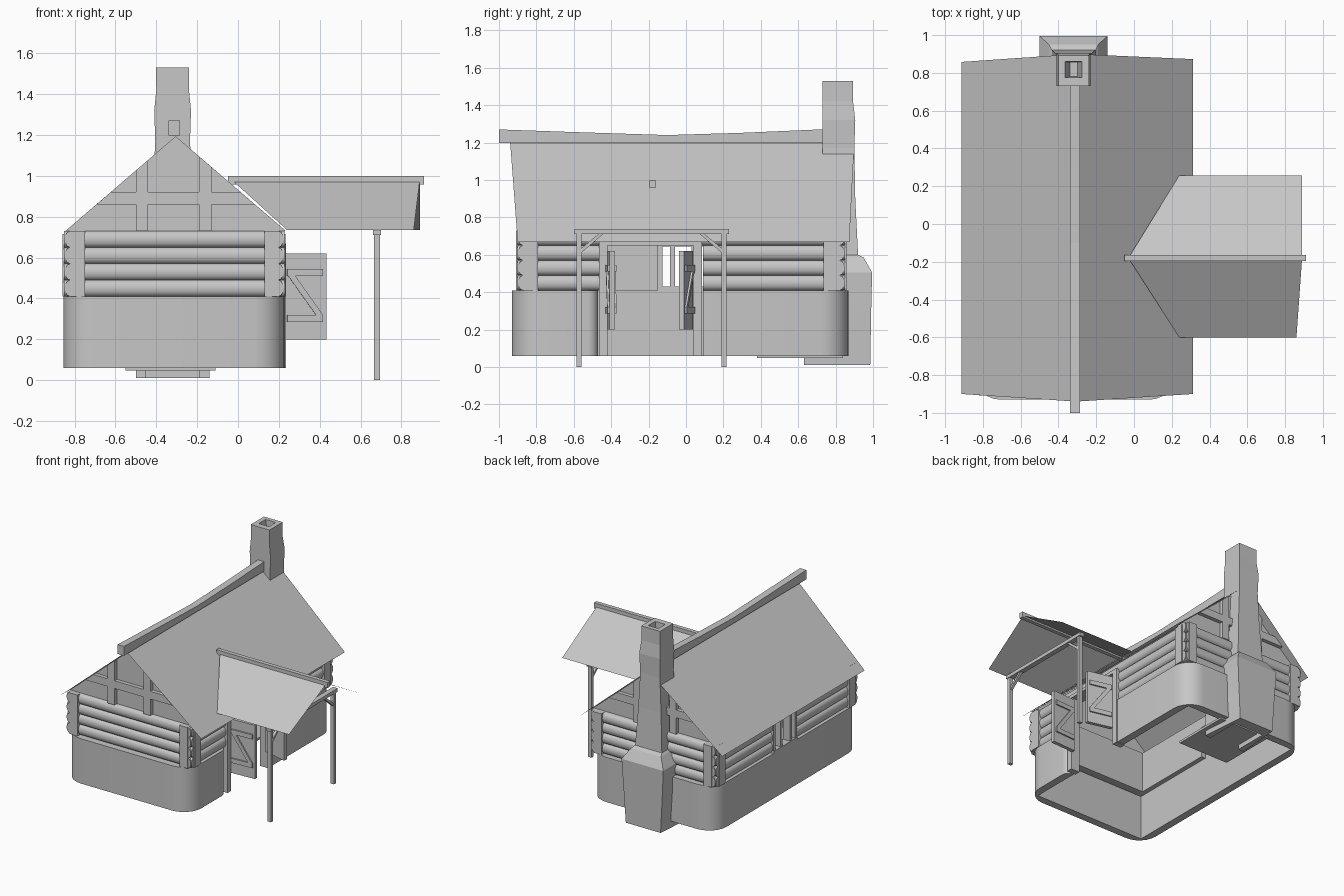
import bpy, bmesh, math
from mathutils import Vector, Matrix

cube = bpy.data.objects.get("Cube")
if cube:
    bpy.data.objects.remove(cube, do_unlink=True)

GREY = (0.57, 0.57, 0.57, 1)
mat = bpy.data.materials.new("weathered_grey")
mat.use_nodes = True
mat.diffuse_color = GREY
mat.node_tree.nodes["Principled BSDF"].inputs["Base Color"].default_value = GREY

RIDGE_X, RIDGE_Z, SLOPE = -0.305, 1.2, 0.86
LEFT, RIGHT, FRONT, BACK = -0.855, 0.23, -0.93, 0.87


def finish(name, bm, smooth=False, recalc=True):
    if recalc:
        bmesh.ops.recalc_face_normals(bm, faces=bm.faces)
    mesh = bpy.data.meshes.new(name)
    bm.to_mesh(mesh)
    bm.free()
    mesh.materials.append(mat)
    ob = bpy.data.objects.new(name, mesh)
    bpy.context.collection.objects.link(ob)
    if smooth:
        bpy.ops.object.select_all(action='DESELECT')
        ob.select_set(True)
        bpy.context.view_layer.objects.active = ob
        bpy.ops.object.shade_smooth_by_angle(angle=math.radians(40))
    return ob


def box(name, x0, x1, y0, y1, z0, z1):
    bm = bmesh.new()
    size = Matrix.Diagonal((x1 - x0, y1 - y0, z1 - z0, 1))
    mid = Matrix.Translation(((x0 + x1) / 2, (y0 + y1) / 2, (z0 + z1) / 2))
    bmesh.ops.create_cube(bm, size=1, matrix=mid @ size)
    return finish(name, bm)


def sheet(name, points):
    bm = bmesh.new()
    bm.faces.new([bm.verts.new(p) for p in points])
    return finish(name, bm, recalc=False)


def loft(name, rings, smooth=False):
    """Skin a stack of matching outlines and cap both ends."""
    bm = bmesh.new()
    loops = [[bm.verts.new(p) for p in ring] for ring in rings]
    for lo, hi in zip(loops, loops[1:]):
        for i in range(len(lo)):
            j = (i + 1) % len(lo)
            bm.faces.new((lo[i], lo[j], hi[j], hi[i]))
    bm.faces.new(loops[0])
    bm.faces.new(loops[-1])
    return finish(name, bm, smooth)


def prism(name, points, offset, smooth=False):
    """Extrude a flat outline along an offset."""
    return loft(name, [points, [Vector(p) + Vector(offset) for p in points]], smooth)


# Stone foundation: rounded outside, square inside, open at the doorway
R, T = 0.15, 0.06
outline = [(RIGHT, 0.09)]
for cx, cy, r, start in ((RIGHT - R, BACK - R, R, 0), (LEFT + R, BACK - R, R, 90),
                         (LEFT + R, FRONT + R, R, 180), (RIGHT - R, FRONT + R, R, 270),
                         (RIGHT - 0.055, -0.525, 0.055, 0)):
    for i in range(7):
        a = math.radians(start + 15 * i)
        outline.append((cx + r * math.cos(a), cy + r * math.sin(a)))
outline += [(RIGHT - T, -0.47), (RIGHT - T, FRONT + T), (LEFT + T, FRONT + T),
            (LEFT + T, BACK - T), (RIGHT - T, BACK - T), (RIGHT - T, 0.09)]
prism("foundation", [(x, y, 0.06) for x, y in outline], (0, 0, 0.35), True)


# Log walls: gently rounded outside, flat inside
def log(name, along, start, end, face, outward, z):
    profile = [(-0.09, -0.04)]
    for i in range(7):
        a = math.pi * (i / 6 - 0.5)
        profile.append((-0.026 + 0.026 * math.cos(a), 0.04 * math.sin(a)))
    profile.append((-0.09, 0.04))
    if along == 'x':
        pts = [(start, face + outward * d, z + h) for d, h in profile]
        return prism(name, pts, (end - start, 0, 0), True)
    pts = [(face + outward * d, start, z + h) for d, h in profile]
    return prism(name, pts, (0, end - start, 0), True)


for row in range(4):
    z = 0.45 + 0.08 * row
    log("front_log", 'x', LEFT + 0.003, RIGHT - 0.003, -0.898, -1, z)
    log("back_log", 'x', LEFT + 0.003, RIGHT - 0.003, 0.848, 1, z)
    gaps = {"right": (RIGHT - 0.007, 1, -0.465, 0.09), "left": (LEFT + 0.007, -1, -0.15, 0.14)}
    for side, (face, out, g0, g1) in gaps.items():
        spans = [(-0.901, g0), (g1, 0.851)] if row < 3 else [(-0.901, 0.851)]
        for a, b in spans:
            log(side + "_log", 'y', a, b, face, out, z)

# Corner posts on both faces of every corner
for x0 in (-0.82, 0.13):
    for y0, y1 in ((-0.908, -0.82), (0.77, 0.858)):
        box("corner_post", x0, x0 + 0.07, y0, y1, 0.41, 0.73)
for y0 in (-0.865, 0.735):
    for x0, x1 in ((-0.858, -0.77), (0.145, 0.233)):
        box("side_post", x0, x1, y0, y0 + 0.075, 0.41, 0.715)


# Timber framed gables
def roof_z(x):
    return RIDGE_Z - SLOPE * abs(x - RIDGE_X) - 0.006


for wall_y, out in ((-0.865, -1), (0.805, 1)):
    prism("gable_wall", [(-0.845, wall_y, 0.73), (0.235, wall_y, 0.73),
                         (RIDGE_X, wall_y, roof_z(RIDGE_X))], (0, -0.03 * out, 0))
    beam = (0, 0.03 * out, 0)
    for x0 in (-0.5, -0.19):
        prism("gable_stud", [(x0, wall_y, 0.73), (x0 + 0.06, wall_y, 0.73),
                             (x0 + 0.06, wall_y, roof_z(x0 + 0.06)),
                             (x0, wall_y, roof_z(x0))], beam)
    w0, w1 = [(RIDGE_Z - 0.006 - z) / SLOPE for z in (0.86, 0.92)]
    prism("gable_rail", [(RIDGE_X - w0, wall_y, 0.86), (RIDGE_X + w0, wall_y, 0.86),
                         (RIDGE_X + w1, wall_y, 0.92), (RIDGE_X - w1, wall_y, 0.92)], beam)

# Main roof sheets and sagging ridge beam
for half, back in ((-0.608, 0.858), (0.617, 0.873)):
    eave, eave_z = RIDGE_X + half, RIDGE_Z - SLOPE * abs(half)
    pts = [(RIDGE_X, -0.94, RIDGE_Z), (eave, -0.90, eave_z),
           (eave, back, eave_z), (RIDGE_X, 0.90, RIDGE_Z)]
    sheet("main_roof", pts if half > 0 else pts[::-1])
rings = []
for y, top in ((-1, 1.27), (-0.6, 1.256), (-0.1, 1.24), (0.3, 1.252), (0.76, 1.272)):
    x0, x1 = -0.34, -0.285
    rings.append([(x0, y, 1.197), (x1, y, 1.197), (x1, y, top), (x0, y, top)])
loft("ridge_beam", rings)

# Fireplace base, open to the room, under a bulging chimney with a flue
rings = []
for z, w, back in ((0.01, 0.15, 0.985), (0.3, 0.168, 0.99), (0.505, 0.18, 0.995)):
    rings.append([(-0.32 + x, y, z) for x, y in (
        (-0.18, 0.63), (-0.13, 0.63), (-0.13, 0.9), (0.13, 0.9),
        (0.13, 0.63), (0.18, 0.63), (w, back), (-w, back))])
loft("fireplace_base", rings)
rings = []
for z, w, y0, y1 in ((0.505, 0.18, 0.63, 0.995), (0.585, 0.13, 0.70, 0.95),
                     (0.6, 0.115, 0.72, 0.92), (0.9, 0.098, 0.73, 0.905),
                     (1.17, 0.085, 0.73, 0.90), (1.32, 0.09, 0.73, 0.905),
                     (1.42, 0.08, 0.73, 0.893), (1.53, 0.081, 0.73, 0.893),
                     (1.53, 0.044, 0.775, 0.86), (1.4, 0.02, 0.78, 0.855)):
    rings.append([(-0.32 - w, y0, z), (-0.32 + w, y0, z), (-0.32 + w, y1, z), (-0.32 - w, y1, z)])
loft("chimney", rings)
box("hearth_slab", -0.55, -0.11, 0.38, 0.84, 0.047, 0.065)

# Window frame in the left wall
for y in (-0.15, -0.085, 0.03, 0.115):
    box("window_bar", LEFT, LEFT + 0.06, y, y + 0.025, 0.41, 0.65)
for z in (0.41, 0.645):
    box("window_rail", LEFT - 0.005, LEFT + 0.06, -0.15, 0.14, z, z + 0.02)

# Doorway frame and two open, braced leaves
for y in (-0.465, 0.04):
    box("door_post", 0.16, 0.235, y, y + 0.045, 0.06, 0.67)
box("door_lintel", 0.16, 0.233, -0.465, 0.085, 0.65, 0.675)


def door_leaf(hinge_y, angle, brace_sides):
    parts = [box("door_leaf", 0, 0.202, -0.014, 0.014, 0.2, 0.62)]
    for side in brace_sides:
        y0, y1 = sorted((side * 0.014, side * 0.025))
        for z in (0.285, 0.51):
            parts.append(box("door_brace", 0.01, 0.185, y0, y1, z, z + 0.035))
        parts.append(prism("door_diagonal", [(0.15, y0, 0.32), (0.185, y0, 0.32),
                                             (0.05, y0, 0.51), (0.015, y0, 0.51)],
                           (0, y1 - y0, 0)))
    for ob in parts:
        ob.location = (0.23, hinge_y, 0)
        ob.rotation_euler.z = math.radians(angle)


door_leaf(-0.405, 3, (-1, 1))
door_leaf(0.025, -14, (1,))

# Porch roof, ridge, posts and braces
for y, x in ((-0.60, 0.86), (0.257, 0.89)):
    pts = [(-0.03, -0.18, 0.98), (0.24, y, 0.735), (x, y, 0.735), (0.89, -0.18, 0.98)]
    sheet("porch_roof", pts if y < 0 else pts[::-1])
box("porch_ridge", -0.05, 0.91, -0.195, -0.163, 0.957, 1.0)
box("porch_beam", 0.66, 0.70, -0.595, 0.23, 0.71, 0.737)
for y, inward in ((-0.572, 1), (0.203, -1)):
    box("porch_post", 0.665, 0.695, y - 0.013, y + 0.013, 0, 0.72)
    prism("porch_brace", [(0.67, y, 0.60), (0.67, y, 0.625),
                          (0.67, y + inward * 0.115, 0.72),
                          (0.67, y + inward * 0.14, 0.72)], (0.02, 0, 0))
